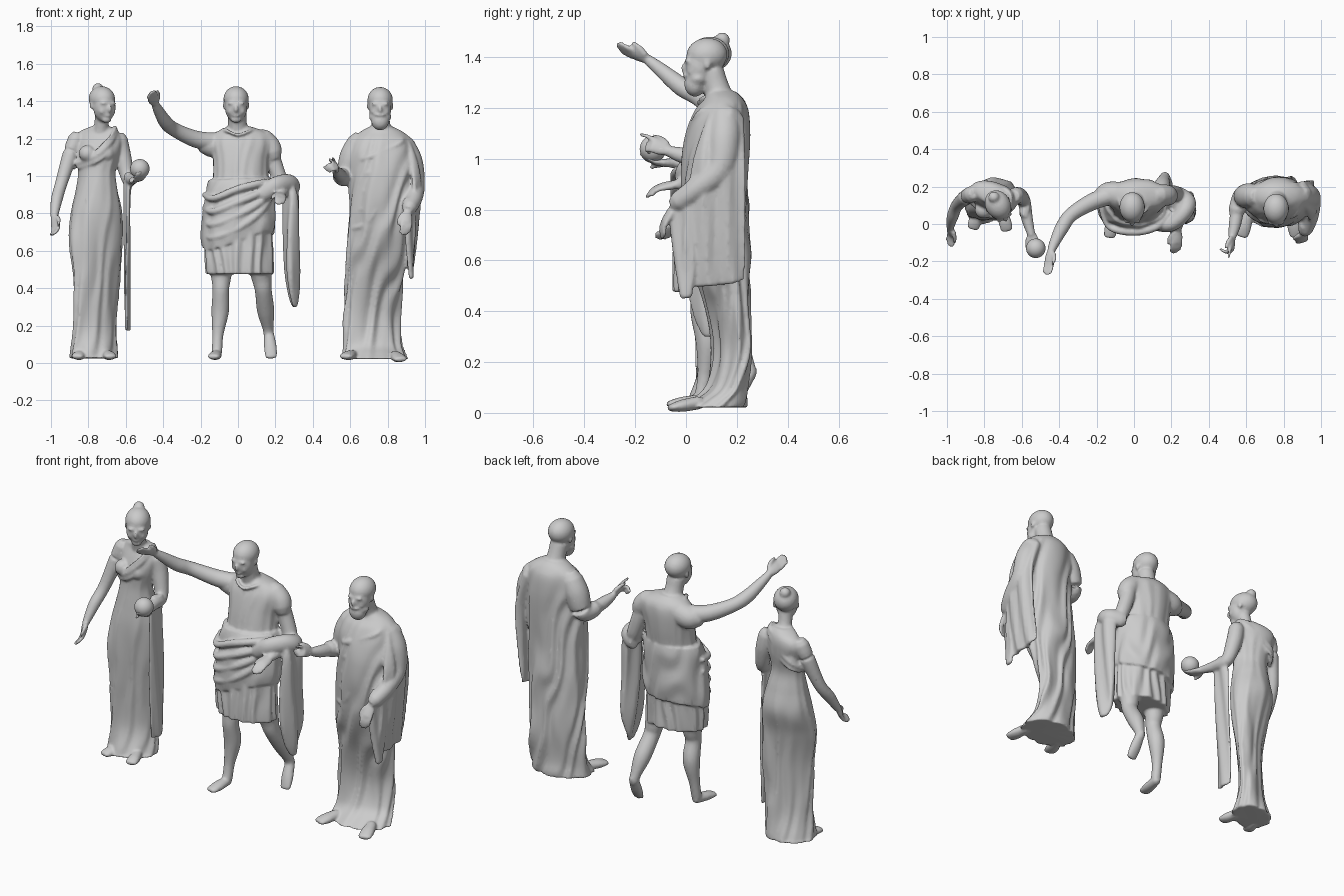
import bpy, bmesh, math
from mathutils import Vector, Matrix, noise

bm = bmesh.new()


def spline(pts, steps):
    # Catmull-Rom through points of any dimension
    out, n = [], len(pts)
    for i in range(n - 1):
        p0, p1, p2, p3 = pts[max(i - 1, 0)], pts[i], pts[i + 1], pts[min(i + 2, n - 1)]
        for s in range(steps):
            t = s / steps
            out.append([0.5 * (2 * b + (c - a) * t + (2 * a - 5 * b + 4 * c - d) * t * t
                               + (3 * b - a - 3 * c + d) * t ** 3)
                        for a, b, c, d in zip(p0, p1, p2, p3)])
    return out + [list(pts[-1])]


def skin(rings):
    vs = [[bm.verts.new(p) for p in r] for r in rings]
    n = len(vs[0])
    for a, b in zip(vs, vs[1:]):
        for i in range(n):
            bm.faces.new((a[i], a[(i + 1) % n], b[(i + 1) % n], b[i]))
    bm.faces.new(vs[0][::-1])
    bm.faces.new(vs[-1])


def loft(secs, folds=13, twist=0.0):
    # stacked ovals: z, cx, cy, rx, ry, fold depth, skew of y along x, tilt of the front
    rings = []
    for z, cx, cy, rx, ry, amp, skew, tilt in spline([tuple(s) + (0,) * (8 - len(s)) for s in secs], 8):
        ring = []
        for i in range(96):
            t = i * math.tau / 96
            c, s = math.cos(t), math.sin(t)
            wob = noise.noise(Vector((c * 1.5 + cx * 5, s * 1.5, z * 3)))
            d = amp * math.sin(folds * t + twist * z + 5 * wob)
            x, y = (rx + d) * c, (ry + d) * s
            ring.append((cx + x, cy + y + skew * x, z + tilt * x * (1 - s) / 2))
        rings.append(ring)
    skin(rings)


def sweep(pts, wdir=(0.31, 0.2, 0.93), wave=0.0, k=70):
    # limb or cloth strip: x, y, z, half width along wdir, half thickness
    pts = spline([p if len(p) == 5 else tuple(p) + (p[3],) for p in pts], 6)
    P = [Vector(p[:3]) for p in pts]
    n, rings = len(P), []
    for j in range(n):
        t = (P[min(j + 1, n - 1)] - P[max(j - 1, 0)]).normalized()
        v = t.cross(Vector(wdir)).normalized()
        u = v.cross(t)
        a, b = pts[j][3:]

        def ring(off, sc):
            res = []
            for i in range(28):
                q = i * math.tau / 28
                w = a * sc * math.cos(q)
                h = b * sc * math.sin(q) + wave * math.sin(k * w + 6 * P[j].z)
                res.append(P[j] + t * off + u * w + v * h)
            return res
        if j == 0:
            rings.append(ring(-0.7 * min(a, b), 0.65))
        rings.append(ring(0, 1))
        if j == n - 1:
            rings.append(ring(0.7 * min(a, b), 0.65))
    skin(rings)


def ball(c, r, m=Matrix()):
    bmesh.ops.create_uvsphere(bm, u_segments=24, v_segments=14, radius=1,
                              matrix=m @ Matrix.Translation(c) @ Matrix.Diagonal((*r, 1)))


def head(x, y, z, yaw=0, beard=False, pitch=6):
    m = (Matrix.Translation((x, y, z)) @ Matrix.Rotation(math.radians(yaw), 4, 'Z')
         @ Matrix.Rotation(math.radians(pitch), 4, 'X'))
    ball((0, 0.014, 0.018), (0.068, 0.081, 0.068), m)
    ball((0, -0.02, -0.025), (0.06, 0.057, 0.078), m)
    ball((0, -0.05, -0.085), (0.028, 0.024, 0.019), m)
    ball((0, -0.077, -0.026), (0.010, 0.016, 0.024), m)
    ball((0, -0.07, -0.062), (0.02, 0.010, 0.007), m)
    for s in (-1, 1):
        ball((s * 0.022, -0.063, 0.004), (0.024, 0.013, 0.008), m)
        ball((s * 0.063, 0.012, -0.018), (0.008, 0.014, 0.02), m)
        ball((s * 0.03, -0.05, -0.04), (0.02, 0.02, 0.02), m)
    if beard:
        ball((0, -0.045, -0.092), (0.047, 0.042, 0.048), m)
        ball((0, -0.03, -0.07), (0.06, 0.045, 0.035), m)
        ball((0, -0.076, -0.054), (0.028, 0.013, 0.009), m)
    return m


def hand(w, d, side, curl=0.3, point=False):
    w, d, side = Vector(w), Vector(d).normalized(), Vector(side)
    side = (side - d * side.dot(d)).normalized()
    nrm = d.cross(side)
    sweep([(*w, .02, .017), (*(w + d * .035), .031, .016), (*(w + d * .07), .032, .013)], side)
    for i in range(4):
        c = 1.6 if point and i else curl
        o = w + d * .065 + side * (0.023 - i * 0.0155)
        L = (.066, .075, .07, .055)[i]
        mid = o + (d * math.cos(c / 2) + nrm * math.sin(c / 2)) * L * .5
        end = mid + (d * math.cos(c * 1.3) + nrm * math.sin(c * 1.3)) * L * .5
        sweep([(*o, .0095), (*mid, .009), (*end, .0075)], side)
    o = w + d * .02 + side * .022
    sweep([(*o, .013), (*(o + d * .03 + side * .016 + nrm * .01), .011),
           (*(o + d * .06 + side * .018 + nrm * .02), .008)], nrm)


def foot(heel, toe, w=.034):
    h, t = Vector(heel), Vector(toe)
    m = h.lerp(t, .6)
    sweep([(*h, w * .75, .026), (*m, w, .024), (*t, w * .95, .014)], (1, 0, 0))


def finish(name):
    # fuse the overlapping parts of a figure into one sculpted skin
    global bm
    bmesh.ops.recalc_face_normals(bm, faces=bm.faces)
    me = bpy.data.meshes.new(name)
    bm.to_mesh(me)
    bm.free()
    bm = bmesh.new()
    ob = bpy.data.objects.new(name, me)
    bpy.context.collection.objects.link(ob)
    r = ob.modifiers.new("fuse", 'REMESH')
    r.mode, r.voxel_size, r.use_smooth_shade = 'VOXEL', 0.0075, True
    s = ob.modifiers.new("soften", 'SMOOTH')
    s.factor, s.iterations = 0.5, 3
    d = ob.modifiers.new("thin_out", 'DECIMATE')
    d.ratio = 0.45


# Woman: gown, bust, sash
loft([(.025, -.772, .115, .132, .115, .005, .1), (.055, -.77, .12, .126, .1, .006, .25), (.2, -.765, .125, .113, .066, .006, .45),
      (.45, -.755, .12, .124, .07, .005, .4), (.65, -.76, .12, .142, .09, .004, .25), (.8, -.757, .135, .136, .112, .003, .1),
      (.92, -.755, .13, .113, .096, .002), (1.02, -.755, .125, .099, .08, .002, -.1), (1.12, -.75, .135, .118, .085, .002, -.2),
      (1.19, -.75, .15, .126, .076, 0, -.25), (1.235, -.745, .155, .105, .06, 0, -.2), (1.265, -.735, .14, .05, .045)], 9, -9)
for x in (-.805, -.705):
    ball((x, .075, 1.12), (.046, .045, .045))
sweep([(-.86, .11, 1.06, .025, .012), (-.76, .04, 1.1, .032, .013), (-.68, .06, 1.18, .034, .012),
       (-.655, .14, 1.24, .03, .012), (-.70, .195, 1.2, .035, .012), (-.83, .215, 1.1, .035, .012), (-.88, .15, 1.05, .02, .01)],
      (0, 0, 1), .003, 180)
sweep([(-.735, .135, 1.22, .046), (-.73, .115, 1.28, .038), (-.725, .1, 1.34, .04)], (0, 1, 0))
m = head(-.722, .092, 1.392, 28)
ball((0, .065, .068), (.03, .03, .03), m)
# Woman: arms, hands, feet
sweep([(-.865, .16, 1.2, .043), (-.895, .145, 1.12, .042), (-.945, .1, .96, .033),
       (-.97, .04, .87, .031), (-.983, -.02, .78, .02)])
hand((-.983, -.02, .785), (.12, -.5, -.75), (.6, -.5, .4), .5)
sweep([(-.635, .15, 1.195, .045), (-.615, .15, 1.1, .045), (-.588, .12, .985, .036),
       (-.572, .03, .98, .031), (-.548, -.06, .985, .021)])
hand((-.548, -.05, .982), (.25, -1, .05), (-1, -.2, 0), -.5)
foot((-.84, .06, .045), (-.86, -.02, .035))
foot((-.7, .06, .045), (-.68, -.03, .035))
# Woman: cloth hanging from the forearm
sweep([(-.58, .07, 1.0, .05, .025), (-.592, .07, .9, .06, .016), (-.592, .08, .6, .065, .014),
       (-.592, .09, .35, .06, .013), (-.59, .09, .18, .055, .011)], (0, 1, 0), .006)
finish("woman_with_gown")

# Held globe
bpy.ops.mesh.primitive_uv_sphere_add(radius=.052, location=(-.525, -.13, 1.038), segments=40, ring_count=24)
bpy.context.object.name = "held_globe"
bpy.ops.object.shade_smooth()

# Standing man: tunic, skirt, wrapped cloak
loft([(.475, .01, .075, .178, .122, .008), (.6, .005, .075, .18, .122, .008), (.8, .01, .085, .165, .12, .004),
      (.95, .015, .11, .15, .11, .003), (1.08, .015, .13, .148, .108, .002), (1.18, .02, .145, .165, .098, .002),
      (1.23, .02, .15, .14, .08), (1.265, .005, .14, .06, .055)], 15, 2)
loft([(.655, .0, .085, .192, .136, .005, 0, .4), (.72, .0, .085, .198, .143, .006, 0, .36), (.82, .005, .09, .19, .142, .006, 0, .25),
      (.93, .01, .1, .18, .133, .005, 0, .12), (.985, .012, .11, .166, .118, .003, 0, .05)], 5, -20)
for i in range(4):
    z = .67 + i * .07
    sweep([(-.18, .1, z + .02, .014), (-.13, -.015, z, .018), (0, -.043, z + .05, .02),
           (.12, -.015, z + .14 - .02 * i, .02), (.19, .06, .92 + i * .015, .018)])
sweep([(-.08, .13, 1.245, .012), (-.055, .07, 1.24, .009), (0, .05, 1.22, .008), (.06, .07, 1.24, .009), (.09, .13, 1.245, .012)])
sweep([(0, .14, 1.21, .06), (-.003, .115, 1.28, .05), (-.005, .1, 1.34, .05)], (0, 1, 0))
head(-.01, .078, 1.392, 0)
# Standing man: raised arm with sleeve
sweep([(-.07, .16, 1.18, .065), (-.13, .16, 1.165, .066, .066), (-.165, .15, 1.165, .058)])
sweep([(-.1, .16, 1.18, .05), (-.22, .12, 1.195, .046), (-.335, .05, 1.245, .038), (-.385, -.02, 1.285, .037),
       (-.425, -.1, 1.35, .028), (-.445, -.15, 1.39, .02)])
hand((-.445, -.145, 1.39), (-.12, -.95, .36), (.75, -.1, .6), .15)
# Standing man: lowered arm, forearm, draped cloth
sweep([(.13, .155, 1.2, .055), (.17, .155, 1.16, .056), (.185, .15, 1.12, .052)])
sweep([(.16, .155, 1.18, .043), (.2, .165, 1.05, .042), (.235, .15, .95, .04), (.245, .06, .925, .036), (.232, -.03, .9, .022)])
hand((.232, -.03, .9), (-.05, -.95, -.15), (-1, 0, .3), .5)
sweep([(.13, -.01, .9, .04, .03), (.2, .0, .945, .05, .04), (.265, .06, .96, .05, .045), (.285, .12, .94, .05, .045),
       (.23, .17, .93, .05, .035)], (0, 0, 1))
sweep([(.27, .09, .97, .06, .03), (.285, .09, .88, .08, .038), (.285, .085, .7, .085, .038), (.29, .09, .5, .085, .036),
       (.295, .09, .38, .06, .026), (.295, .09, .31, .03, .015)], (0, 1, 0), .01, 60)
# Standing man: legs and feet
sweep([(-.09, .07, .6, .07), (-.09, .07, .46, .054), (-.092, .062, .39, .044), (-.095, .085, .28, .047), (-.108, .075, .15, .03),
       (-.112, .06, .06, .028)])
foot((-.112, .065, .048), (-.13, -.065, .034))
sweep([(.1, .07, .6, .07), (.125, .11, .46, .054), (.135, .125, .39, .045), (.148, .195, .28, .046), (.16, .24, .19, .03),
       (.165, .25, .15, .028)])
foot((.165, .255, .165), (.178, .19, .034))
finish("standing_man_with_tunic")

# Old man: long robe
loft([(.022, .73, .11, .178, .125, .006, .05), (.05, .727, .13, .168, .105, .008, .12), (.11, .72, .16, .155, .072, .008, .22),
      (.25, .718, .18, .15, .066, .009, .25), (.42, .727, .165, .152, .082, .009, .15), (.6, .74, .135, .165, .115, .008, .05),
      (.8, .76, .115, .17, .13, .008),
      (.98, .77, .115, .172, .13, .006), (1.1, .77, .125, .172, .123, .005), (1.19, .77, .14, .155, .103, .003),
      (1.235, .768, .148, .115, .076), (1.265, .765, .14, .058, .055)], 9, -16)
for i in range(5):
    f = i / 4
    sweep([(.62 + .03 * f, .06, .72 + .36 * f, .014), (.7, .005 + .012 * f, .76 + .34 * f, .015),
           (.8, .012 + .02 * f, .95 + .19 * f, .015), (.87, .06, 1.1 + .08 * f, .015), (.88, .13, 1.19 + .02 * f, .015)])
sweep([(.768, .145, 1.2, .06), (.763, .12, 1.28, .05), (.76, .1, 1.34, .05)], (0, 1, 0))
head(.76, .07, 1.388, 0, True)
# Old man: gesturing arm
sweep([(.645, .15, 1.18, .06), (.61, .15, 1.1, .068), (.575, .14, 1.0, .052), (.548, .07, 1.0, .044)])
sweep([(.56, .12, .99, .037), (.54, .0, 1.01, .033), (.525, -.07, 1.03, .021)])
hand((.525, -.065, 1.03), (-.05, -.9, .35), (-.3, .3, .9), .1, True)
# Old man: cloaked arm and hanging cloth
sweep([(.88, .15, 1.17, .06), (.92, .15, 1.08, .066), (.943, .13, .96, .057), (.94, .04, .88, .046), (.915, -.03, .83, .04)])
sweep([(.925, .0, .85, .026), (.905, -.05, .8, .021)])
hand((.905, -.045, .81), (-.05, -.5, -.75), (-.9, -.2, .2), .5)
sweep([(.9, .16, 1.17, .07, .04), (.948, .13, .98, .105, .03), (.942, .115, .75, .12, .022), (.925, .11, .58, .125, .018),
       (.92, .115, .51, .115, .013)], (0, 1, 0), .008)
sweep([(.915, .0, .86, .045, .03), (.915, -.015, .75, .05, .024), (.92, -.005, .6, .045, .018), (.925, .0, .46, .025, .014)],
      (.5, 1, 0), .006)
# Old man: feet
foot((.61, .05, .045), (.575, -.06, .035), .038)
foot((.84, .05, .04), (.87, -.06, .02), .038)
finish("old_man_with_robe")
